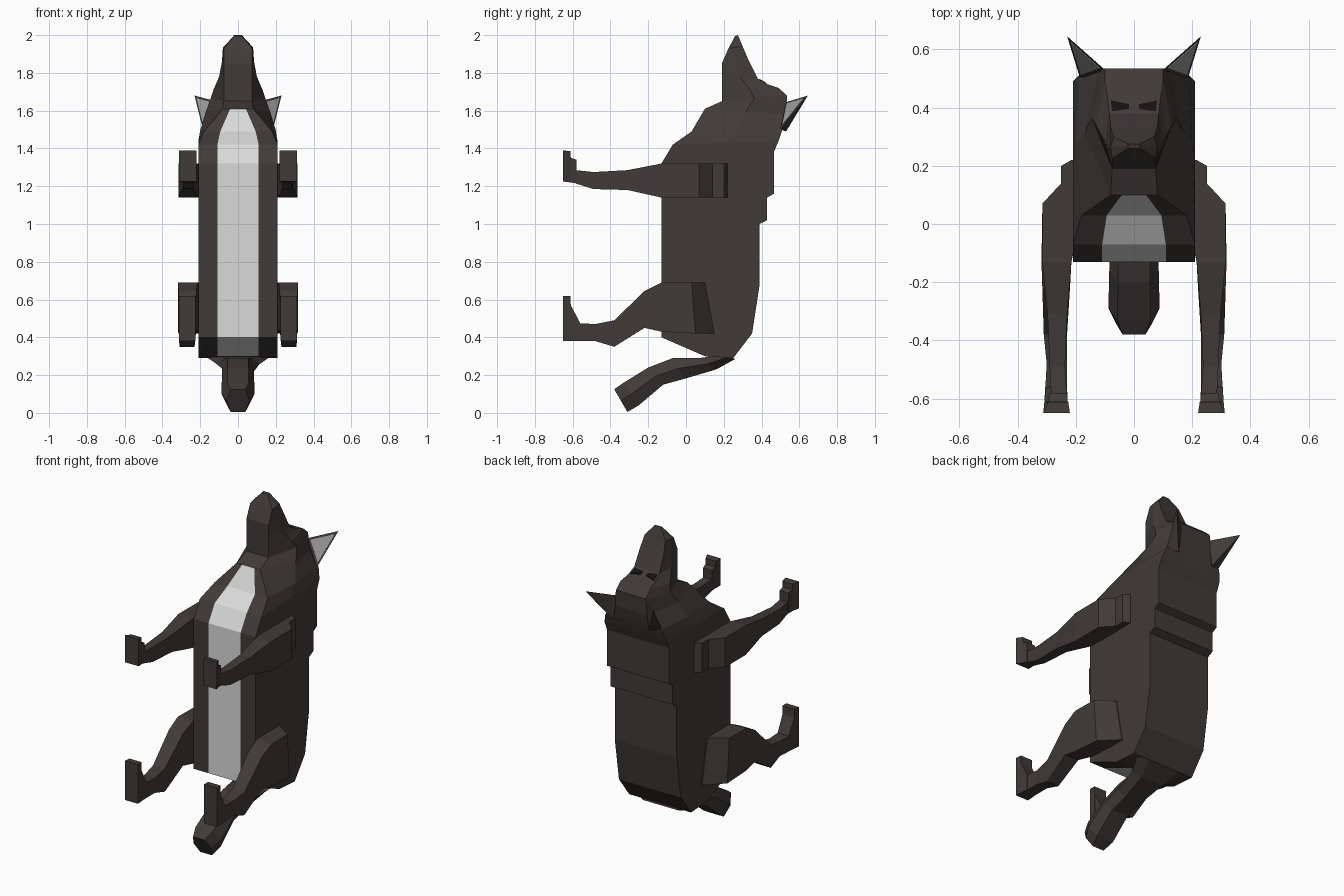
import bpy
import bmesh
from mathutils import Vector

cube = bpy.data.objects.get("Cube")
if cube:
    bpy.data.objects.remove(cube, do_unlink=True)


def make_material(name, color):
    material = bpy.data.materials.new(name)
    material.use_nodes = True
    material.diffuse_color = (*color, 1)
    shader = material.node_tree.nodes["Principled BSDF"]
    shader.inputs["Base Color"].default_value = (*color, 1)
    shader.inputs["Roughness"].default_value = 0.9
    return material


dark_fur = make_material("dark fur", (.052, .043, .040))
pale_fur = make_material("pale belly fur", (.7, .7, .7))
ear_grey = make_material("inner ear grey", (.32, .32, .32))
eye_black = make_material("eye black", (.006, .006, .006))


def finish(name, bm, materials):
    """Turn a bmesh into a flat shaded object."""
    bmesh.ops.recalc_face_normals(bm, faces=bm.faces)
    mesh = bpy.data.meshes.new(name)
    bm.to_mesh(mesh)
    bm.free()
    for material in materials:
        mesh.materials.append(material)
    obj = bpy.data.objects.new(name, mesh)
    bpy.context.collection.objects.link(obj)
    return obj


def loft(name, rings, materials):
    """Skin a row of equal-sized rings and cap both ends."""
    bm = bmesh.new()
    loops = [[bm.verts.new(point) for point in ring] for ring in rings]
    count = len(loops[0])
    for low, high in zip(loops, loops[1:]):
        for i in range(count):
            j = (i + 1) % count
            bm.faces.new((low[i], low[j], high[j], high[i]))
    bm.faces.new(loops[0])
    bm.faces.new(loops[-1])
    return finish(name, bm, materials)


def body_ring(yf, zf, yb, zb, front=.21, middle=.21, back=.21):
    """Eight-point ring: belly stripe, belly edge, flank and spine edge."""
    ym, zm = (yf + yb) / 2, (zf + zb) / 2
    half = [(front * .52, yf, zf), (front, yf, zf), (middle, ym, zm), (back, yb, zb)]
    return half + [(-x, y, z) for x, y, z in reversed(half)]


# Body and head in one skin: belly y, z, spine y, z, then half widths
body_sections = [
    (.10, .30, .25, .29),
    (-.13, .40, .35, .42),
    (-.13, .68, .39, .68),
    (-.13, 1.0, .39, 1.0),
    (-.13, 1.02, .43, 1.02),
    (-.13, 1.14, .43, 1.14),
    (-.13, 1.16, .465, 1.16),
    (-.13, 1.32, .465, 1.38),
    (-.07, 1.42, .49, 1.44),
    (.03, 1.49, .51, 1.50, .18, .20, .19),
    (.10, 1.61, .53, 1.58, .08, .17, .12),
    (.19, 1.65, .535, 1.68, .075, .145, .10),
    (.19, 1.70, .49, 1.72, .075, .13, .10),
    (.19, 1.75, .43, 1.74, .075, .115, .09),
    (.19, 1.79, .38, 1.77, .075, .10, .085),
    (.19, 1.85, .33, 1.87, .075, .085, .08),
    (.225, 1.93, .30, 1.94, .075, .08, .07),
    (.26, 1.995, .275, 2.0, .02, .02, .02),
]
body = loft("body_and_head", [body_ring(*s) for s in body_sections], [dark_fur, pale_fur])
for face in body.data.polygons:
    on_belly = abs(face.center.x) < .01 and face.normal.y < -.2
    if on_belly and face.center.z < 1.6:
        face.material_index = 1


# Tail: six-sided, upper y, z, lower y, z, half width
def tail_ring(yt, zt, yb, zb, width):
    ym, zm = (yt + yb) / 2, (zt + zb) / 2
    inner = width * .65
    return [(inner, yt, zt), (width, ym, zm), (inner, yb, zb),
            (-inner, yb, zb), (-width, ym, zm), (-inner, yt, zt)]


tail_sections = [
    (.20, .31, .26, .285, .17),
    (.07, .29, .16, .23, .115),
    (-.07, .29, -.01, .18, .085),
    (-.20, .24, -.12, .15, .085),
    (-.33, .16, -.25, .04, .088),
    (-.38, .125, -.31, .005, .06),
]
loft("tail", [tail_ring(*s) for s in tail_sections], [dark_fur])


# Legs: box sections with y, lower z, upper z, inner x, outer x
def leg_ring(side, y, low, high, inner, outer, lean=0):
    return [(side * inner, y + lean, low), (side * outer, y + lean, low),
            (side * outer, y, high), (side * inner, y, high)]


front_leg = [
    (.22, 1.14, 1.32, .18, .215),
    (.20, 1.14, 1.32, .18, .25),
    (.14, 1.14, 1.32, .18, .25),
    (.07, 1.14, 1.32, .18, .315),
    (-.13, 1.14, 1.32, .215, .315),
    (-.31, 1.18, 1.285, .23, .297),
    (-.49, 1.185, 1.275, .237, .29),
    (-.585, 1.215, 1.285, .23, .285),
]
hind_leg = [
    (.10, .42, .69, .18, .215, .05),
    (.03, .42, .69, .18, .315, .02),
    (-.13, .43, .69, .215, .318),
    (-.22, .45, .645, .22, .315),
    (-.38, .35, .49, .23, .31),
    (-.48, .38, .47, .23, .30),
    (-.57, .38, .475, .23, .305),
]
# Upturned paws: heel section, then the step up to the toes
front_paw = [
    (-.58, 1.215, 1.34, .23, .29),
    (-.61, 1.22, 1.35, .228, .295),
    (-.611, 1.22, 1.385, .226, .295),
    (-.65, 1.225, 1.39, .22, .312),
]
hind_paw = [
    (-.56, .38, .475, .23, .305),
    (-.61, .38, .57, .228, .308),
    (-.611, .38, .62, .226, .308),
    (-.65, .38, .62, .225, .312),
]


def make_ear(side, label):
    """Pointed ear with an inset grey plate on its open side."""
    top = Vector((side * .10, .53, 1.645))
    outer = Vector((side * .185, .50, 1.50))
    rear = Vector((side * .12, .53, 1.49))
    tip = Vector((side * .23, .645, 1.68))
    bm = bmesh.new()
    a, b, c, d = [bm.verts.new(p) for p in (top, outer, rear, tip)]
    for corners in ((a, b, d), (b, c, d), (c, a, d), (a, c, b)):
        bm.faces.new(corners)
    finish(label + "_ear", bm, [dark_fur])

    normal = (outer - top).cross(tip - top).normalized() * side
    centre = (top + outer + tip) / 3
    bm = bmesh.new()
    plate = [centre + (p - centre) * .78 + normal * .004 for p in (top, outer, tip)]
    face = bm.faces.new([bm.verts.new(p) for p in plate])
    face.normal_update()
    if face.normal.dot(normal) < 0:
        face.normal_flip()
    base = [bm.verts.new(p - normal * .006) for p in plate]
    corners = list(face.verts)
    bm.faces.new(base)
    lower = {v: min(base, key=lambda w: (w.co - v.co).length) for v in corners}
    for i, v in enumerate(corners):
        w = corners[(i + 1) % len(corners)]
        bm.faces.new((v, w, lower[w], lower[v]))
    finish(label + "_inner_ear", bm, [ear_grey])


def make_eye(side, label):
    """Narrow slanted plate lying on the brow slope."""
    outline = ((.018, .395), (.075, .388), (.08, .425), (.018, .412))

    def layer(lift):
        return [(side * x, y, 1.77 - (y - .38) * .6 + lift) for x, y in outline]

    loft(label + "_eye", [layer(-.004), layer(.004)], [eye_black])


for side, label in ((1, "left"), (-1, "right")):
    parts = (("front_leg", front_leg), ("front_paw", front_paw),
             ("hind_leg", hind_leg), ("hind_paw", hind_paw))
    for part, sections in parts:
        loft(label + "_" + part, [leg_ring(side, *s) for s in sections], [dark_fur])
    make_ear(side, label)
    make_eye(side, label)
